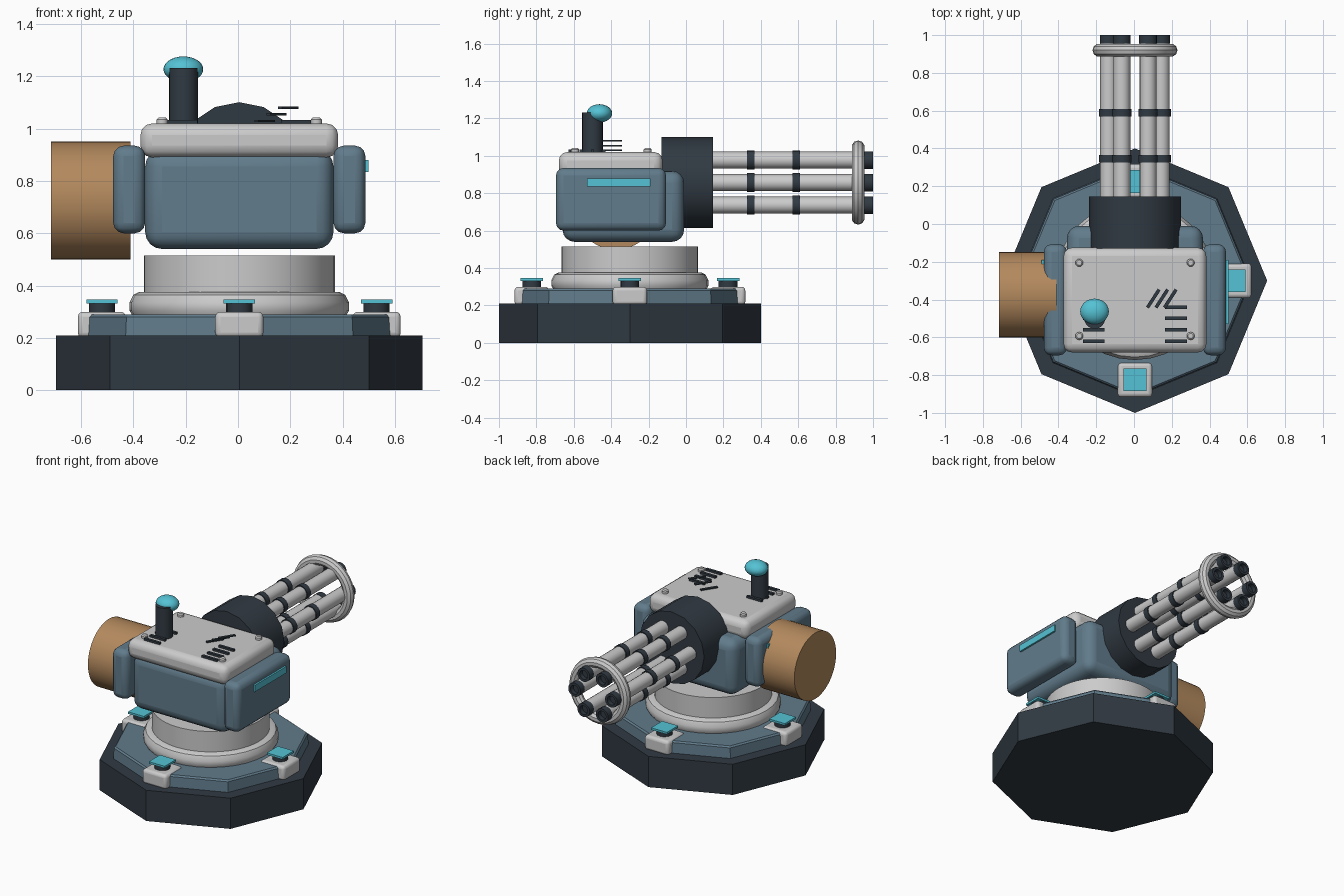
import bpy, bmesh
from math import pi, radians, cos, sin
from mathutils import Matrix, Vector

if "Cube" in bpy.data.objects:
    bpy.data.objects.remove(bpy.data.objects["Cube"])

CX, CY = 0.005, -0.3      # turret axis
GUN_Z = 0.857             # barrel cluster axis height


def material(name, r, g, b):
    m = bpy.data.materials.new(name)
    m.diffuse_color = (r, g, b, 1)
    m.use_nodes = True
    m.node_tree.nodes["Principled BSDF"].inputs["Base Color"].default_value = m.diffuse_color
    return m


BLUE = material("blue_grey", 0.12, 0.20, 0.26)
DARK = material("dark", 0.03, 0.042, 0.055)
CYAN = material("cyan", 0.09, 0.54, 0.66)
COPPER = material("copper", 0.45, 0.25, 0.11)


def finish(name, bm, mat=None, bevel=0, segments=3, smooth=True):
    bmesh.ops.recalc_face_normals(bm, faces=bm.faces)
    mesh = bpy.data.meshes.new(name)
    bm.to_mesh(mesh)
    bm.free()
    ob = bpy.data.objects.new(name, mesh)
    bpy.context.collection.objects.link(ob)
    if mat:
        mesh.materials.append(mat)
    if bevel:
        mod = ob.modifiers.new("bevel", 'BEVEL')
        mod.width, mod.segments, mod.limit_method = bevel, segments, 'ANGLE'
    if smooth:
        bpy.ops.object.select_all(action='DESELECT')
        ob.select_set(True)
        bpy.context.view_layer.objects.active = ob
        bpy.ops.object.shade_smooth_by_angle(angle=radians(35))
    return ob


def box(name, x, y, z, mat=None, bevel=0, segments=3, turn=0):
    """Box from (min, max) ranges, optionally turned about its own z."""
    bm = bmesh.new()
    centre = Vector([(a + b) / 2 for a, b in (x, y, z)])
    size = [b - a for a, b in (x, y, z)]
    bmesh.ops.create_cube(bm, size=1, matrix=Matrix.Translation(centre)
                          @ Matrix.Rotation(turn, 4, 'Z') @ Matrix.Diagonal((*size, 1)))
    return finish(name, bm, mat, bevel, segments)


def lathe(name, profile, origin, axis='Z', sides=32, mat=None, closed=False, smooth=True, bevel=0):
    """Revolve (radius, distance) points around an axis through origin."""
    bm = bmesh.new()
    rings = []
    for i in range(sides):
        a = 2 * pi * i / sides
        ring = []
        for r, h in profile:
            u, v = r * cos(a), r * sin(a)
            p = {'Z': (u, v, h), 'Y': (v, h, u), 'X': (h, u, v)}[axis]
            ring.append(bm.verts.new(Vector(origin) + Vector(p)))
        rings.append(ring)
    n = len(profile)
    for i in range(sides):
        a, b = rings[i], rings[(i + 1) % sides]
        for j in range(n if closed else n - 1):
            k = (j + 1) % n
            bm.faces.new((a[j], b[j], b[k], a[k]))
    if not closed:
        bm.faces.new([r[0] for r in rings])
        bm.faces.new([r[-1] for r in rings])
    return finish(name, bm, mat, bevel, 2, smooth)


# Octagonal base in two tiers
lathe("base_plinth", [(0.7, 0), (0.7, 0.21)], (CX, CY, 0), sides=8, mat=DARK, smooth=False)
lathe("base_deck", [(0.615, 0.2), (0.61, 0.28), (0.6, 0.29)], (CX, CY, 0), sides=8, mat=BLUE, smooth=False)

# Four foot pads with cyan caps
for i, (dx, dy) in enumerate([(1, 0), (0, 1), (-1, 0), (0, -1)]):
    x, y = CX + 0.525 * dx, CY + 0.525 * dy
    box(f"foot_pad_{i}", (x - .092, x + .092), (y - .092, y + .092), (0.2, 0.3), None, 0.02)
    lathe(f"foot_post_{i}", [(0.05, 0.29), (0.05, 0.335)], (x, y, 0), sides=16, mat=DARK)
    box(f"foot_cap_{i}", (x - .06, x + .06), (y - .06, y + .06), (0.332, 0.346), CYAN)

# Swivel ring and pedestal
lathe("swivel_ring", [(0.405, 0.28), (0.42, 0.305), (0.42, 0.335), (0.405, 0.365), (0.385, 0.375)],
      (CX, CY, 0))
lathe("pedestal", [(0.365, 0.36), (0.365, 0.515)], (CX, CY, 0), sides=48)

# Main body and top cover
box("body", (CX - .36, CX + .36), (-0.66, -0.01), (0.54, 0.92), BLUE, 0.065, 4)
box("top_cover", (CX - .378, CX + .378), (-0.68, -0.125), (0.89, 1.02), None, 0.045)

# Side pods with light strips
for side, label in ((-1, "left"), (1, "right")):
    def span(a, b):
        return tuple(sorted((CX + side * a, CX + side * b)))
    box(f"side_pod_{label}", span(0.36, 0.482), (-0.695, -0.107), (0.6, 0.935), BLUE, 0.04)
    box(f"light_strip_{label}", span(0.47, 0.494), (-0.53, -0.19), (0.835, 0.88), CYAN)
    # vent slats and corner bolts on the cover
    for j in range(4):
        y = -0.44 - 0.06 * j
        box(f"vent_{label}_{j}", span(0.16, 0.275), (y - .009, y + .009), (1.012, 1.034), DARK)
    for j, y in enumerate((-0.205, -0.593)):
        lathe(f"bolt_{label}_{j}", [(0.021, 1.01), (0.021, 1.035), (0.014, 1.042)],
              (CX + side * 0.295, y, 0), sides=12)

# Three stepped diagonal slashes
for i in range(3):
    x, z = 0.102 + 0.045 * i, 1.03 + 0.025 * i
    box(f"slash_{i}", (x - .009, x + .009), (-0.452, -0.338), (z - .004, z + .004), DARK, turn=radians(-33))

# Ammunition drum on the left
lathe("ammo_drum", [(0.226, -0.715), (0.226, -0.41)], (0, -0.375, 0.725), 'X', 40, COPPER)

# Sensor mast and dome
lathe("sensor_mast", [(0.055, 1.0), (0.055, 1.232)], (-0.208, -0.5, 0), sides=24, mat=DARK)
bm = bmesh.new()
bmesh.ops.create_uvsphere(bm, u_segments=24, v_segments=14, radius=1,
                          matrix=Matrix.Translation((-0.209, -0.463, 1.227)) @ Matrix.Diagonal((.076, .068, .049, 1)))
finish("sensor_dome", bm, CYAN)

# Gun housing and muzzle ring
lathe("gun_housing", [(0.244, -0.13), (0.244, 0.145)], (CX, 0, GUN_Z), 'Y', 16, DARK)
ring = [(0.19 + .035 * cos(2 * pi * k / 10), 0.92 + .035 * sin(2 * pi * k / 10)) for k in range(10)]
lathe("muzzle_ring", ring, (CX, 0, GUN_Z), 'Y', 32, None, closed=True)

# Six barrels with bands and hollow tips
for i in range(6):
    a = i * pi / 3
    o = (CX + 0.139 * cos(a), 0, GUN_Z + 0.139 * sin(a))
    lathe(f"barrel_{i}", [(0.045, 0.1), (0.045, 0.962)], o, 'Y', 16)
    for j, y in enumerate((0.345, 0.59)):
        lathe(f"barrel_band_{i}_{j}", [(0.051, y - .02), (0.051, y + .02)], o, 'Y', 16, DARK)
    lathe(f"barrel_tip_{i}", [(0.047, 0.955), (0.047, 1.0), (0.03, 1.0), (0.03, 0.97)], o, 'Y', 16, DARK)
